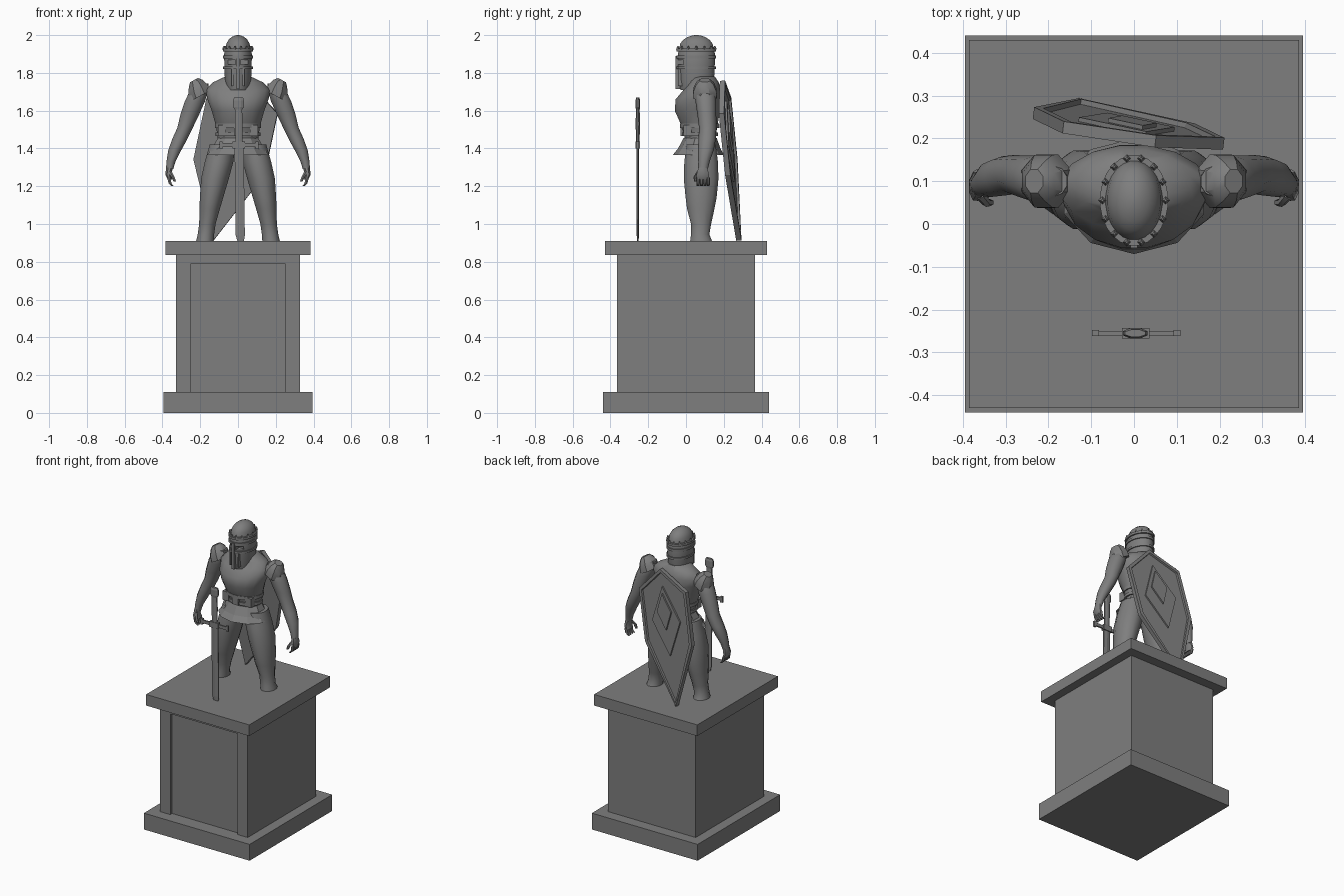
import bpy, bmesh, math
from mathutils import Matrix, Vector

if "Cube" in bpy.data.objects:
    bpy.data.objects.remove(bpy.data.objects["Cube"])

stone = bpy.data.materials.new("grey stone")
stone.diffuse_color = (0.21, 0.21, 0.21, 1)
stone.use_nodes = True
stone.node_tree.nodes["Principled BSDF"].inputs["Base Color"].default_value = stone.diffuse_color


def finish(name, bm, mirror=False, smooth=None):
    bmesh.ops.recalc_face_normals(bm, faces=bm.faces)
    me = bpy.data.meshes.new(name)
    bm.to_mesh(me)
    bm.free()
    me.materials.append(stone)
    ob = bpy.data.objects.new(name, me)
    bpy.context.collection.objects.link(ob)
    if smooth:
        bpy.ops.object.select_all(action='DESELECT')
        ob.select_set(True)
        bpy.context.view_layer.objects.active = ob
        bpy.ops.object.shade_smooth_by_angle(angle=math.radians(smooth))
    if mirror:
        ob.modifiers.new("mirror", 'MIRROR').use_bridge = False if hasattr(
            bpy.types.MirrorModifier, "use_bridge") else None
    return ob


def finish_mirror(name, bm, smooth=None):
    ob = finish(name, bm, False, smooth)
    m = ob.modifiers.new("mirror", 'MIRROR')
    m.use_mirror_merge = False
    return ob


def box(name, x0, x1, y0, y1, z0, z1):
    bm = bmesh.new()
    m = Matrix.Translation(((x0 + x1) / 2, (y0 + y1) / 2, (z0 + z1) / 2))
    bmesh.ops.create_cube(bm, size=1, matrix=m @ Matrix.Diagonal((x1 - x0, y1 - y0, z1 - z0, 1)))
    return finish(name, bm)


def add_loft(bm, rings, n, closed=False):
    """Horizontal elliptical rings (cx, cy, z, rx, ry) joined top to bottom."""
    loops = []
    for cx, cy, z, rx, ry in rings:
        loops.append([bm.verts.new((cx + rx * math.cos(2 * math.pi * (i + .5) / n),
                                    cy + ry * math.sin(2 * math.pi * (i + .5) / n), z)) for i in range(n)])
    pairs = list(zip(loops, loops[1:])) + ([(loops[-1], loops[0])] if closed else [])
    for a, b in pairs:
        for i in range(n):
            j = (i + 1) % n
            bm.faces.new((a[i], a[j], b[j], b[i]))
    if not closed:
        bm.faces.new(loops[0])
        bm.faces.new(loops[-1])


def loft(name, rings, n=16, mirror=False, smooth=None, closed=False):
    bm = bmesh.new()
    add_loft(bm, rings, n, closed)
    return (finish_mirror if mirror else finish)(name, bm, smooth=smooth)


def band(name, z, h, rx, ry, cy, t=.012, n=24):
    return loft(name, [(0, cy, z - h / 2, rx, ry), (0, cy, z + h / 2, rx, ry),
                       (0, cy, z + h / 2, rx - t, ry - t), (0, cy, z - h / 2, rx - t, ry - t)],
                n, smooth=35, closed=True)


# Pedestal with a framed, recessed front panel
box("plinth_base", -.395, .395, -.44, .44, 0, .11)
box("plinth_shaft", -.328, .328, -.345, .365, .11, .835)
box("panel_frame_left", -.328, -.25, -.365, -.345, .11, .835)
box("panel_frame_right", .25, .328, -.365, -.345, .11, .835)
box("panel_frame_top", -.25, .25, -.365, -.345, .79, .835)
box("plinth_top", -.385, .385, -.43, .43, .835, .91)

# Torso, belt and flared skirt
loft("torso", [(0, .08, 1.40, .115, .085), (0, .075, 1.47, .11, .085), (0, .07, 1.53, .122, .1),
               (0, .06, 1.60, .142, .122), (0, .065, 1.66, .165, .122), (0, .085, 1.71, .175, .10),
               (0, .095, 1.75, .135, .08), (0, .085, 1.78, .07, .07)], 16, smooth=40)
band("belt_upper", 1.52, .022, .124, .105, .072)
band("belt_lower", 1.475, .02, .12, .096, .074)
for i, x in enumerate((-.085, 0, .085)):
    box(f"belt_buckle_{i}", x - .022, x + .022, -.03 + abs(x) * .2, .03, 1.465, 1.525)
loft("skirt", [(0, .08, 1.395, .11, .08), (0, .065, 1.37, .155, .12), (0, .065, 1.365, .172, .135),
               (0, .07, 1.40, .145, .112), (0, .075, 1.455, .113, .088)], 10)

# Legs
loft("leg", [(-.175, .08, .91, .048, .06), (-.17, .075, .945, .045, .05), (-.162, .08, 1.0, .045, .055),
             (-.15, .078, 1.08, .056, .075), (-.14, .08, 1.14, .064, .085), (-.122, .08, 1.24, .076, .095),
             (-.1, .08, 1.33, .078, .092), (-.082, .08, 1.42, .07, .08)], 12, True, 45)

# Arms, hands and shoulder plates
loft("arm", [(-.362, .09, 1.29, .02, .026), (-.355, .095, 1.33, .025, .03), (-.335, .105, 1.39, .036, .042),
             (-.308, .112, 1.45, .042, .046), (-.28, .115, 1.51, .043, .046), (-.255, .11, 1.58, .052, .05),
             (-.228, .105, 1.65, .056, .055), (-.205, .1, 1.71, .05, .055), (-.185, .1, 1.745, .03, .035)],
     10, True, 45)
bm = bmesh.new()
add_loft(bm, [(-.36, .09, 1.235, .013, .034), (-.37, .088, 1.26, .016, .036), (-.362, .09, 1.30, .02, .026)], 8)
for k in range(4):
    y = .064 + .018 * k
    add_loft(bm, [(-.345, y, 1.2, .007, .007), (-.36, y, 1.215, .009, .009), (-.366, y, 1.245, .01, .01)], 6)
add_loft(bm, [(-.335, .05, 1.225, .008, .008), (-.345, .05, 1.25, .01, .01), (-.362, .07, 1.28, .012, .012)], 6)
finish_mirror("hand", bm, 45)
bm = bmesh.new()
add_loft(bm, [(-.01, 0, -.045, .066, .068), (-.005, 0, -.01, .062, .066),
              (0, 0, .025, .045, .05), (0, 0, .045, .025, .03)], 8)
bmesh.ops.transform(bm, verts=bm.verts, matrix=Matrix.Translation((-.212, .1, 1.722)) @
                    Matrix.Rotation(math.radians(-28), 4, 'Y'))
finish_mirror("shoulder_plate", bm, 30)

# Helmet: domed shell, eye slits, bands, crown studs and face ridge
dome = [(0, .055, 1.93 + .07 * math.sin(a), .066 * math.cos(a), .092 * math.cos(a))
        for a in (math.radians(d) for d in (0, 20, 40, 58, 75, 88))]
dome[-1] = (0, .055, 2.0, .004, .006)
helmet = loft("helmet", [(0, .055, 1.71, .062, .085), (0, .055, 1.76, .07, .094),
                         (0, .055, 1.84, .073, .098), (0, .055, 1.90, .074, .099)] + dome, 24, smooth=35)
cutter = box("eye_slit_cutter", .012, .052, -.1, -.005, 1.845, 1.868)
cutter.modifiers.new("mirror", 'MIRROR').use_mirror_merge = False
cutter.hide_render = True
cutter.hide_viewport = True
cut = helmet.modifiers.new("eye_slits", 'BOOLEAN')
cut.operation = 'DIFFERENCE'
cut.object = cutter
band("helmet_band_brow", 1.885, .016, .08, .106, .055)
band("helmet_band_crown", 1.92, .016, .08, .106, .055, .018)
band("helmet_band_cheek", 1.828, .014, .079, .105, .055)
bm = bmesh.new()
for k in range(14):
    a = 2 * math.pi * k / 14
    bmesh.ops.create_cone(bm, cap_ends=True, segments=4, radius1=.01, radius2=.003, depth=.018,
                          matrix=Matrix.Translation((.074 * math.cos(a), .055 + .1 * math.sin(a), 1.934)))
finish("crown_studs", bm)
box("face_ridge", -.008, .008, -.056, 0, 1.715, 1.89)
for s in (-1, 1):
    box(f"face_vent_{s}", s * .03 - .005, s * .03 + .005, -.043, 0, 1.73, 1.825)

# Sword standing on its point before the figure
bm = bmesh.new()
add_loft(bm, [(.014, -.255, .91, .02, .004), (.012, -.255, .94, .028, .006), (.006, -.255, 1.41, .028, .007)], 6)
finish("sword_blade", bm)
loft("sword_grip", [(.005, -.255, 1.42, .019, .009), (.004, -.255, 1.53, .022, .013),
                    (.003, -.255, 1.62, .02, .01)], 8, smooth=40)
loft("sword_pommel", [(.003, -.255, 1.605, .022, .011), (.003, -.255, 1.62, .031, .013),
                      (.003, -.255, 1.655, .031, .013), (.003, -.255, 1.67, .026, .009)], 8)
box("sword_guard", -.085, .095, -.26, -.25, 1.407, 1.428)
for i, x in enumerate((-.09, .1)):
    box(f"guard_tip_{i}", x - .008, x + .008, -.262, -.248, 1.398, 1.437)
box("guard_centre", -.028, .036, -.267, -.243, 1.4, 1.438)

# Kite shield leaning on the figure's back
up = Vector((.207, -.1, .973)).normalized()
side = Vector((.973, -.1, -.206))
side = (side - up * side.dot(up)).normalized()
back = up.cross(side)
tip = Vector((-.13, .28, .912))
frame = Matrix((side, up, back)).transposed().to_4x4()
frame.translation = tip


def plate(name, outline, w0, w1, rim=0, sunk=0):
    bm = bmesh.new()
    face = bm.faces.new([bm.verts.new((u, v, w0)) for u, v in outline])
    ext = bmesh.ops.extrude_face_region(bm, geom=[face])
    verts = [g for g in ext["geom"] if isinstance(g, bmesh.types.BMVert)]
    top = [g for g in ext["geom"] if isinstance(g, bmesh.types.BMFace)]
    bmesh.ops.translate(bm, verts=verts, vec=(0, 0, w1 - w0))
    bmesh.ops.recalc_face_normals(bm, faces=bm.faces)
    if rim:
        bmesh.ops.inset_region(bm, faces=top, thickness=rim)
        ring = bmesh.ops.inset_region(bm, faces=top, thickness=.003)
        bmesh.ops.translate(bm, verts=top[0].verts, vec=(0, 0, -sunk))
    bmesh.ops.transform(bm, matrix=frame, verts=bm.verts)
    return finish(name, bm)


def diamond(v, w, h):
    return [(0, v - h), (w, v), (0, v + h), (-w, v)]


plate("shield", [(0, 0), (.193, .4), (.193, .735), (0, .87), (-.193, .735), (-.193, .4)],
      -.014, .014, .022, .012)
plate("shield_large_diamond", diamond(.54, .115, .22), 0, .012)
plate("shield_small_diamond", diamond(.6, .058, .115), 0, .022)
